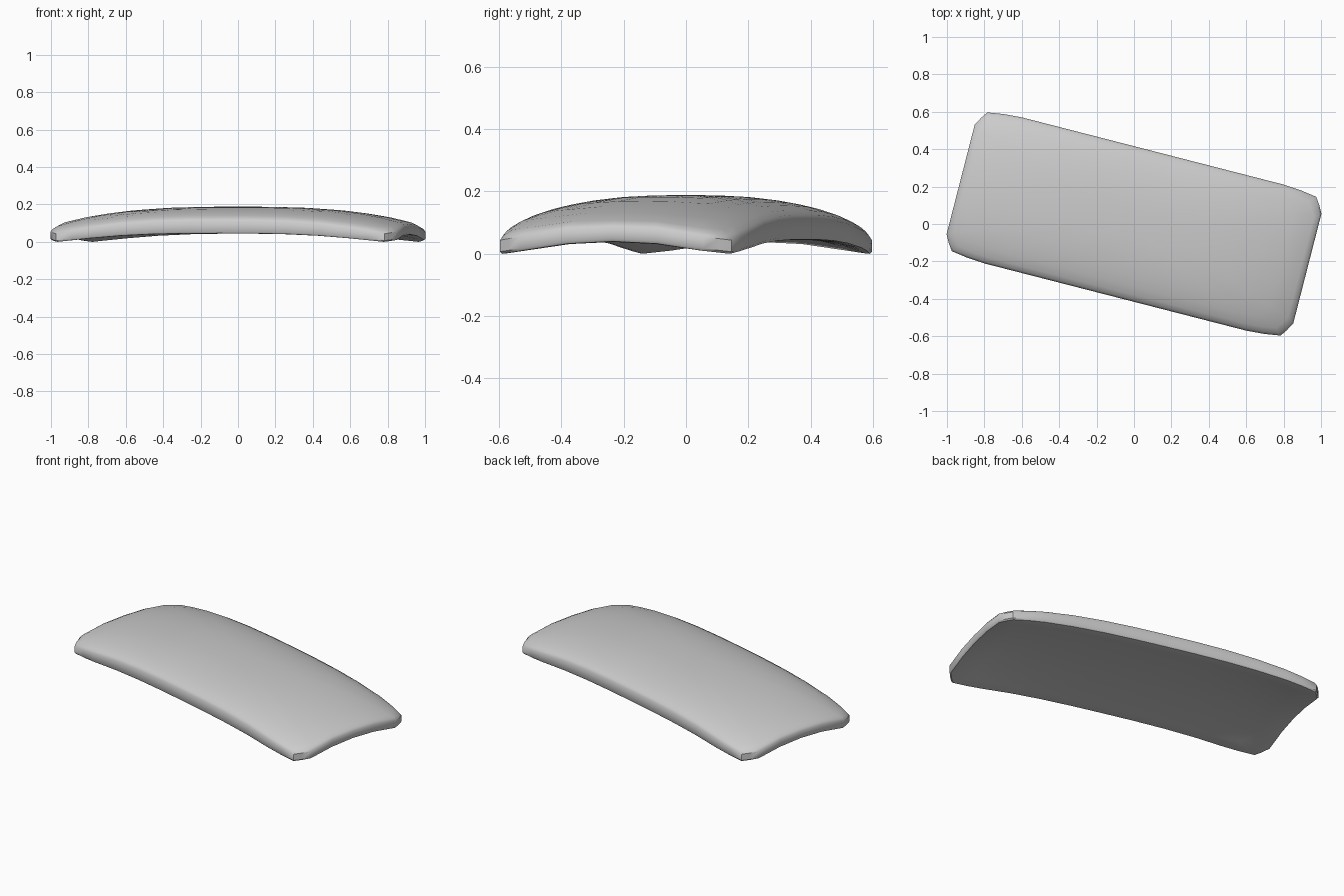
import bpy, bmesh, math
from mathutils import Matrix

if "Cube" in bpy.data.objects:
    bpy.data.objects.remove(bpy.data.objects["Cube"])

L, W = 0.957, 0.403          # half length and half width
# centre height, fall along length, fall along width, width power, flattening
TOP = (0.193, 0.087, 0.059, 2.5, 0.0)
BOTTOM = (0.102, 0.061, 0.055, 2.0, 0.03)


def height(skin, u, v):
    # double-curved crown: flat in the middle, falling towards the rim
    z, fall_u, fall_v, power, flat = skin
    a, b = abs(u / L) ** 2.8, abs(v / W) ** power
    return z - fall_u * a - fall_v * b - flat * (1 - a) * (1 - b)


# quarter outline with clipped corner, mirrored to the full outline
quarter = [(L, 0), (L, 0.15), (L, 0.303), (0.932, 0.348), (0.907, 0.383), (0.82, 0.396),
           (0.723, W), (0.55, W), (0.37, W), (0.18, W), (0, W)]
half = quarter + [(-u, v) for u, v in reversed(quarter[:-1])]
outline = half + [(u, -v) for u, v in reversed(half[1:-1])]

bm = bmesh.new()


def ring(skin, inset, dz=0.0, scale=1.0):
    verts = []
    for u, v in outline:
        x = u * (L - inset) / L * scale
        y = v * (W - inset) / W * scale
        verts.append(bm.verts.new((x, y, height(skin, x, y) + dz)))
    return verts


def bridge(a, b):
    n = len(a)
    for i in range(n):
        j = (i + 1) % n
        bm.faces.new((a[i], a[j], b[j], b[i]))


def cap(r, skin):
    c = bm.verts.new((0, 0, height(skin, 0, 0)))
    for i in range(len(r)):
        bm.faces.new((r[i], r[(i + 1) % len(r)], c))


inner = [0.2, 0.4, 0.6, 0.75, 0.88]
# underside, rounded rim, upper skin
rings = [ring(BOTTOM, 0.02, 0, s) for s in inner]
rings += [ring(BOTTOM, 0.018), ring(BOTTOM, 0.006, 0.003), ring(BOTTOM, 0, 0.012),
          ring(TOP, 0, -0.018), ring(TOP, 0.010, -0.008), ring(TOP, 0.035, -0.002)]
rings += [ring(TOP, 0.035, 0, s) for s in reversed(inner)]
for a, b in zip(rings, rings[1:]):
    bridge(a, b)
cap(rings[0], BOTTOM)
cap(rings[-1], TOP)
bmesh.ops.recalc_face_normals(bm, faces=bm.faces)

# turn the panel and rest its corners on the ground
bmesh.ops.transform(bm, matrix=Matrix.Rotation(math.radians(-14.4), 4, 'Z'), verts=bm.verts)
low = min(v.co.z for v in bm.verts)
bmesh.ops.translate(bm, vec=(0, 0, -low), verts=bm.verts)

mesh = bpy.data.meshes.new("curved_panel")
bm.to_mesh(mesh)
bm.free()
panel = bpy.data.objects.new("curved_panel", mesh)
bpy.context.collection.objects.link(panel)
bpy.context.view_layer.objects.active = panel
panel.select_set(True)
bpy.ops.object.shade_smooth_by_angle(angle=math.radians(40))
